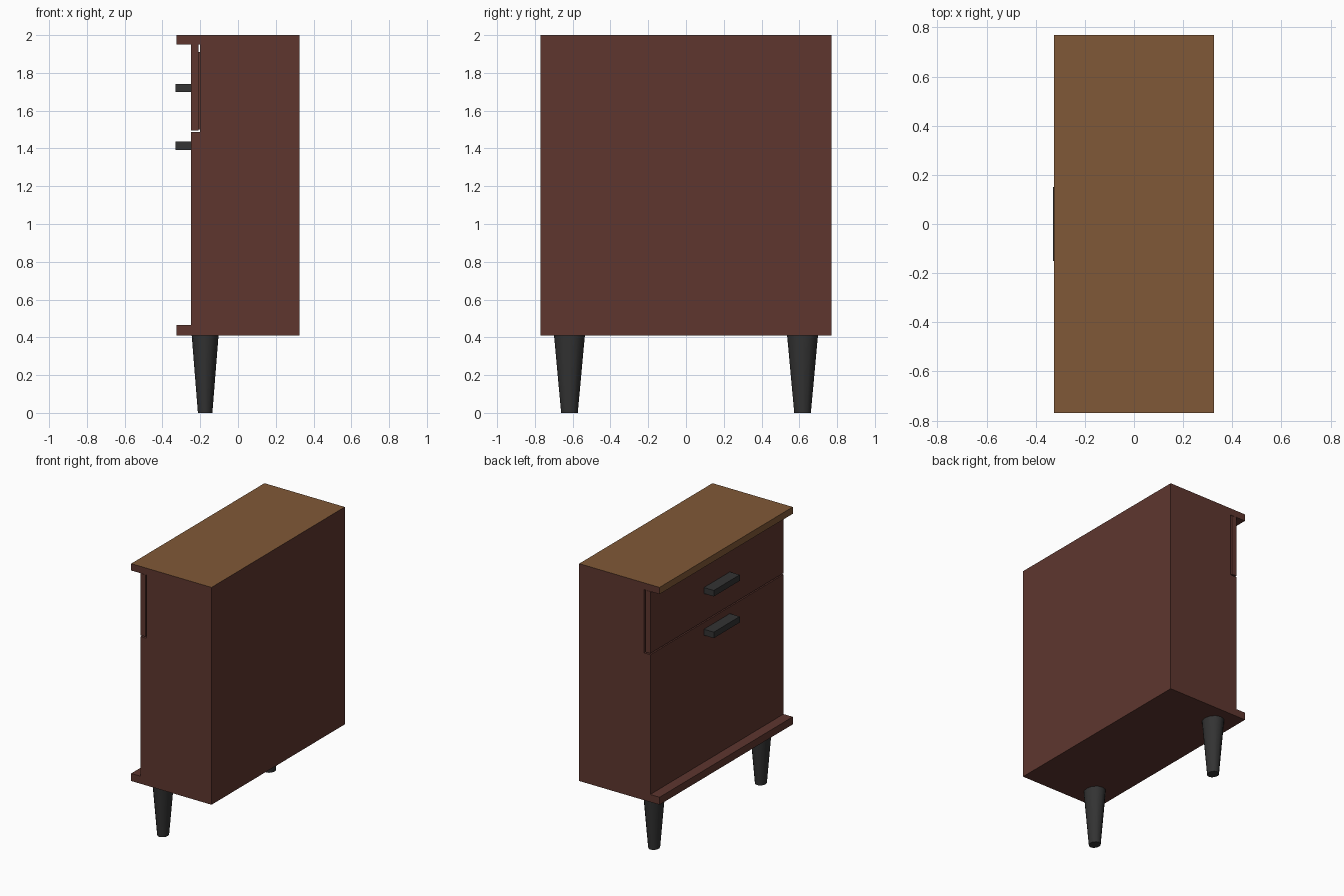
import bpy, bmesh, math
from mathutils import Matrix

if "Cube" in bpy.data.objects:
    bpy.data.objects.remove(bpy.data.objects["Cube"])


def material(name, rgb):
    m = bpy.data.materials.new(name)
    m.diffuse_color = (*rgb, 1)
    m.use_nodes = True
    m.node_tree.nodes["Principled BSDF"].inputs["Base Color"].default_value = m.diffuse_color
    return m


RED = material("red brown wood", (0.112, 0.037, 0.028))
OAK = material("light brown top", (0.216, 0.098, 0.038))
BLACK = material("black metal", (0.033, 0.033, 0.033))


def finish(name, bm, *mats):
    bmesh.ops.recalc_face_normals(bm, faces=bm.faces)
    me = bpy.data.meshes.new(name)
    bm.to_mesh(me)
    bm.free()
    for m in mats:
        me.materials.append(m)
    ob = bpy.data.objects.new(name, me)
    bpy.context.collection.objects.link(ob)
    return ob


def box(name, x, y, z, mat):
    bm = bmesh.new()
    size = [b - a for a, b in (x, y, z)]
    mid = [(a + b) / 2 for a, b in (x, y, z)]
    bmesh.ops.create_cube(bm, size=1, matrix=Matrix.Translation(mid) @ Matrix.Diagonal((*size, 1)))
    return finish(name, bm, mat)


W = 0.77

# cabinet body: side profile with top and base lips, extruded across the width
profile = [(-0.325, 0.41), (0.325, 0.41), (0.325, 2.0), (-0.325, 2.0), (-0.325, 1.95),
           (-0.2, 1.95), (-0.2, 1.487), (-0.25, 1.487), (-0.25, 0.465), (-0.325, 0.465)]
bm = bmesh.new()
face = bm.faces.new([bm.verts.new((x, -W, z)) for x, z in profile])
ext = bmesh.ops.extrude_face_region(bm, geom=[face])
for v in ext["geom"]:
    if isinstance(v, bmesh.types.BMVert):
        v.co.y = W
bmesh.ops.recalc_face_normals(bm, faces=bm.faces)
for f in bm.faces:  # light top surface and its front edge
    c = f.calc_center_median()
    if c.z > 1.96 and (f.normal.z > 0.9 or f.normal.x < -0.9):
        f.material_index = 1
finish("cabinet_body", bm, RED, OAK)

# drawer front standing off the body, with a narrower drawer box behind it
box("drawer_front", (-0.25, -0.21), (-W, W), (1.496, 1.949), RED)
box("drawer_box", (-0.215, -0.195), (-0.72, 0.72), (1.5, 1.91), RED)

# handles
for name, z in (("drawer_handle", 1.72), ("door_handle", 1.415)):
    box(name, (-0.33, -0.245), (-0.15, 0.15), (z - 0.022, z + 0.022), BLACK)

# two tapered legs, slightly oval
for name, y in (("right_leg", -0.617), ("left_leg", 0.617)):
    bm = bmesh.new()
    mat = Matrix.Translation((-0.174, y, 0.207)) @ Matrix.Diagonal((0.87, 1, 1, 1))
    bmesh.ops.create_cone(bm, cap_ends=True, segments=12, radius1=0.044, radius2=0.082,
                          depth=0.414, matrix=mat)
    leg = finish(name, bm, BLACK)
    bpy.ops.object.select_all(action='DESELECT')
    leg.select_set(True)
    bpy.context.view_layer.objects.active = leg
    bpy.ops.object.shade_smooth_by_angle(angle=math.radians(40))
